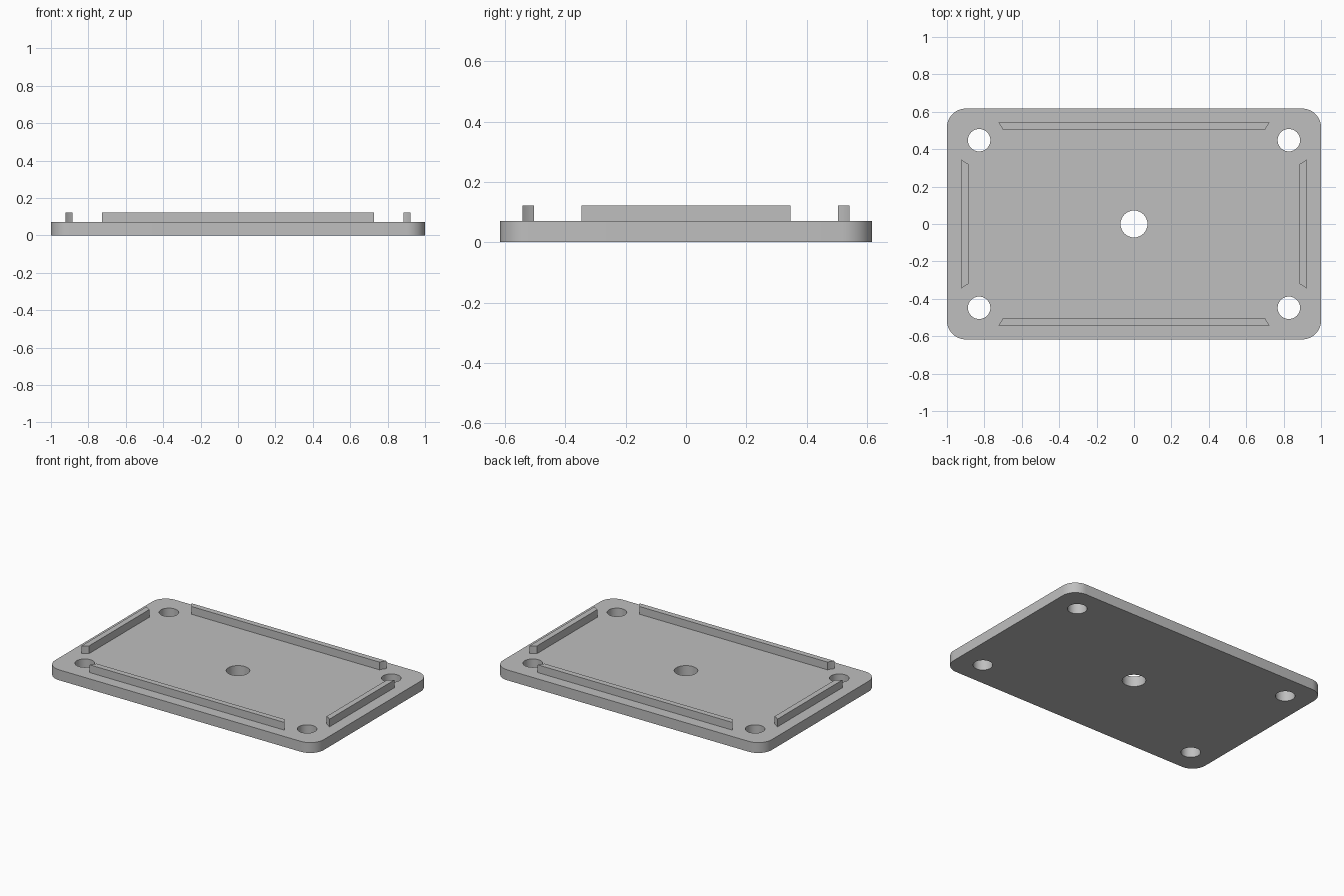
import bpy
import bmesh
from mathutils import Matrix

cube = bpy.data.objects.get("Cube")
if cube:
    bpy.data.objects.remove(cube, do_unlink=True)

HALF_X, HALF_Y = 1.0, 0.617
PLATE_TOP, RIB_TOP = 0.07, 0.122
HOLE_X, HOLE_Y = 0.828, 0.448
CORNERS = [(sx * HOLE_X, sy * HOLE_Y) for sx in (-1, 1) for sy in (-1, 1)]

grey = bpy.data.materials.new("light grey")
grey.use_nodes = True
colour = (0.52, 0.52, 0.52, 1)
grey.diffuse_color = colour
grey.node_tree.nodes["Principled BSDF"].inputs["Base Color"].default_value = colour


def to_object(name, bm):
    mesh = bpy.data.meshes.new(name)
    bm.to_mesh(mesh)
    bm.free()
    mesh.materials.append(grey)
    obj = bpy.data.objects.new(name, mesh)
    bpy.context.collection.objects.link(obj)
    return obj


def block(name, half_x, half_y, z0, z1, radius=0):
    bm = bmesh.new()
    size = Matrix.Diagonal((2 * half_x, 2 * half_y, z1 - z0, 1))
    bmesh.ops.create_cube(bm, size=1, matrix=Matrix.Translation((0, 0, (z0 + z1) / 2)) @ size)
    if radius:
        upright = [e for e in bm.edges if abs(e.verts[0].co.z - e.verts[1].co.z) > 0.01]
        bmesh.ops.bevel(bm, geom=upright, offset=radius, segments=12,
                        profile=0.5, affect='EDGES')
    return to_object(name, bm)


def cylinders(name, centres, radius):
    bm = bmesh.new()
    for x, y in centres:
        bmesh.ops.create_cone(bm, cap_ends=True, segments=48, radius1=radius, radius2=radius,
                              depth=1, matrix=Matrix.Translation((x, y, 0)))
    return to_object(name, bm)


def cut(obj, cutter):
    bpy.context.view_layer.objects.active = obj
    mod = obj.modifiers.new("cut", 'BOOLEAN')
    mod.operation = 'DIFFERENCE'
    mod.solver = 'EXACT'
    mod.object = cutter
    bpy.ops.object.modifier_apply(modifier=mod.name)
    bpy.data.objects.remove(cutter, do_unlink=True)


# Rounded plate with four corner holes and a centre hole
plate = block("base_plate", HALF_X, HALF_Y, 0, PLATE_TOP, radius=0.1)
cut(plate, cylinders("corner_holes", CORNERS, 0.06))
cut(plate, cylinders("centre_hole", [(0, 0)], 0.072))

# Rectangular lip, split into four ribs by round clearances at the corner holes
ribs = block("locating_ribs", 0.923, 0.542, PLATE_TOP - 0.01, RIB_TOP)
cut(ribs, block("rib_inside", 0.885, 0.504, 0, 0.5))
cut(ribs, cylinders("hole_clearance", CORNERS, 0.139))

# Smooth the round walls, keep the edges crisp
bpy.ops.object.select_all(action='DESELECT')
for obj in (plate, ribs):
    obj.select_set(True)
bpy.context.view_layer.objects.active = plate
bpy.ops.object.shade_smooth_by_angle(angle=0.6)
